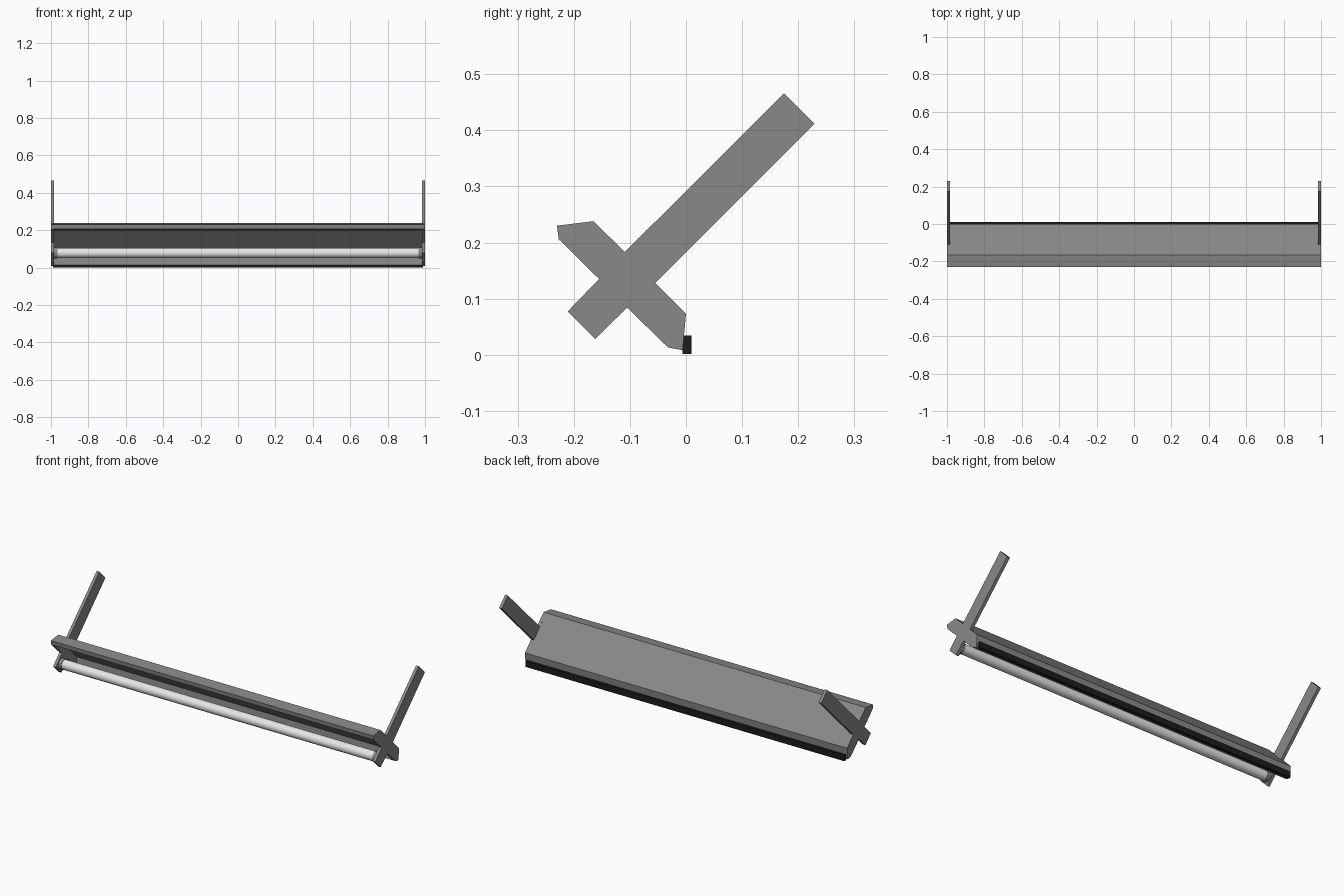
import bpy, bmesh, math
from mathutils import Matrix

cube = bpy.data.objects.get("Cube")
if cube:
    bpy.data.objects.remove(cube, do_unlink=True)


def material(name, value):
    mat = bpy.data.materials.new(name)
    mat.use_nodes = True
    colour = (value, value, value, 1)
    mat.diffuse_color = colour
    mat.node_tree.nodes["Principled BSDF"].inputs["Base Color"].default_value = colour
    return mat


grey = material("grey metal", 0.25)
black = material("black trim", 0.012)
white = material("white tube", 0.8)


def finish(name, bm, mat):
    bmesh.ops.recalc_face_normals(bm, faces=bm.faces)
    mesh = bpy.data.meshes.new(name)
    bm.to_mesh(mesh)
    bm.free()
    mesh.materials.append(mat)
    obj = bpy.data.objects.new(name, mesh)
    bpy.context.collection.objects.link(obj)
    return obj


def prism(name, outline, x0, x1, mat):
    """Extrude a (y, z) outline along x."""
    bm = bmesh.new()
    face = bm.faces.new([bm.verts.new((x0, y, z)) for y, z in outline])
    grown = bmesh.ops.extrude_face_region(bm, geom=[face])["geom"]
    verts = [v for v in grown if isinstance(v, bmesh.types.BMVert)]
    bmesh.ops.translate(bm, verts=verts, vec=(x1 - x0, 0, 0))
    return finish(name, bm, mat)


def rod(name, radius, x0, x1, mat):
    """Round bar along x on the lamp axis."""
    bm = bmesh.new()
    place = Matrix.Translation(((x0 + x1) / 2, -0.16, 0.078)) @ Matrix.Rotation(math.pi / 2, 4, "Y")
    bmesh.ops.create_cone(bm, cap_ends=True, segments=32, radius1=radius,
                          radius2=radius, depth=x1 - x0, matrix=place)
    obj = finish(name, bm, mat)
    bpy.ops.object.select_all(action="DESELECT")
    obj.select_set(True)
    bpy.context.view_layer.objects.active = obj
    bpy.ops.object.shade_smooth_by_angle(angle=math.radians(40))
    return obj


# Outer wall corners, from the upper front lip to the lower back lip
upper_lip = [(-0.227, 0.206), (-0.23, 0.23), (-0.165, 0.238)]
lower_lip = [(0.0, 0.073), (-0.006, 0.008), (-0.032, 0.013)]

# Reflector: open channel with thick walls
inner = [(-0.027, 0.066), (-0.159, 0.198)]
prism("reflector", upper_lip + lower_lip + inner, -0.985, 0.985, grey)

# End plates, each with its long mounting arm in one cross-shaped outline
arm_top = [(-0.109, 0.183), (0.175, 0.466), (0.229, 0.412), (-0.055, 0.128)]
arm_bottom = [(-0.105, 0.084), (-0.162, 0.028), (-0.211, 0.077), (-0.155, 0.135)]
cross = upper_lip + arm_top + lower_lip + arm_bottom

for side, s in (("left", 1), ("right", -1)):
    prism(side + "_arm_plate", cross, s * 0.983, s, grey)
    a, b = sorted((s * 0.965, s * 0.984))
    rod(side + "_tube_socket", 0.03, a, b, grey)

# Lamp tube
rod("lamp_tube", 0.027, -0.966, 0.966, white)

# Trim strip along the lower back edge
strip = [(-0.006, 0.001), (0.01, 0.001), (0.01, 0.034), (-0.006, 0.034)]
prism("rear_strip", strip, -0.99, 0.99, black)
